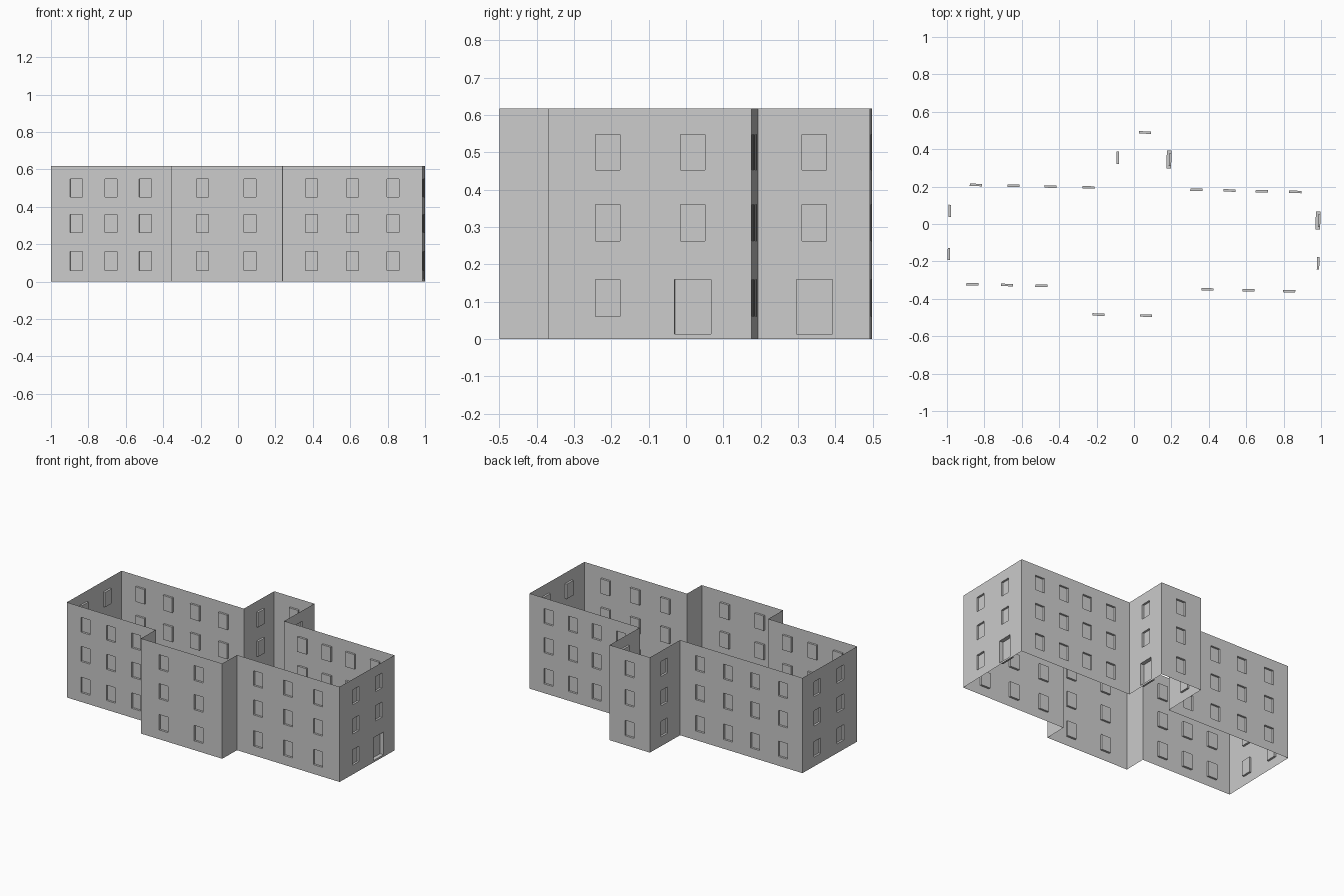
import bpy
import bmesh
from mathutils import Vector

cube = bpy.data.objects.get("Cube")
if cube:
    bpy.data.objects.remove(cube)

HEIGHT = 0.617
SLOPE = 0.0218                      # slight turn of the whole plan
HALF = 0.033                        # half a window's width
STOREYS = [(0.06, 0.16), (0.262, 0.36), (0.452, 0.548)]
DOOR_HALF, DOOR_Z = 0.0485, (0.013, 0.16)
WINDOW_DEPTH, DOOR_DEPTH = 0.013, 0.025

paint = bpy.data.materials.new("plain grey")
paint.use_nodes = True
grey = (0.6, 0.6, 0.6, 1)
paint.diffuse_color = grey
paint.node_tree.nodes["Principled BSDF"].inputs["Base Color"].default_value = grey


def add_object(name, bm):
    bmesh.ops.remove_doubles(bm, verts=bm.verts, dist=0.0001)
    mesh = bpy.data.meshes.new(name)
    bm.to_mesh(mesh)
    bm.free()
    mesh.materials.append(paint)
    obj = bpy.data.objects.new(name, mesh)
    bpy.context.collection.objects.link(obj)


def quad(bm, points):
    bm.faces.new([bm.verts.new(p) for p in points])


def build_wall(name, start, end, axis, centres, door=None):
    """Thin wall with recessed openings; centres are measured along the axis."""
    a, b = Vector((*start, 0)), Vector((*end, 0))
    along = (b - a).normalized()
    inward = Vector((-along.y, along.x, 0))
    length = (b - a).length

    def at(s, z, depth=0):
        return a + along * s + inward * depth + Vector((0, 0, z))

    # openings as (left, right, bottom, top, depth)
    openings = []
    for c in centres:
        s = (c - a[axis]) / along[axis]
        for floor, (low, high) in enumerate(STOREYS):
            if c == door and floor == 0:
                openings.append((s - DOOR_HALF, s + DOOR_HALF, *DOOR_Z, DOOR_DEPTH))
            else:
                openings.append((s - HALF, s + HALF, low, high, WINDOW_DEPTH))

    # wall sheet, leaving the openings free
    sheet = bmesh.new()
    ss = sorted({0, length, *(v for o in openings for v in o[:2])})
    zs = sorted({0, HEIGHT, *(v for o in openings for v in o[2:4])})
    for s0, s1 in zip(ss, ss[1:]):
        for z0, z1 in zip(zs, zs[1:]):
            s, z = (s0 + s1) / 2, (z0 + z1) / 2
            if not any(o[0] < s < o[1] and o[2] < z < o[3] for o in openings):
                quad(sheet, [at(s0, z0), at(s1, z0), at(s1, z1), at(s0, z1)])
    add_object(name, sheet)

    # recessed panes with their reveals
    panes = bmesh.new()
    for s0, s1, z0, z1, depth in openings:
        rim = [(s0, z0), (s1, z0), (s1, z1), (s0, z1)]
        quad(panes, [at(s, z, depth) for s, z in rim])
        for p, q in zip(rim, rim[1:] + rim[:1]):
            quad(panes, [at(*p), at(*q), at(*q, depth), at(*p, depth)])
    if openings:
        add_object(name + "_openings", panes)
    else:
        panes.free()


def corner(x, y, ref_x):
    """Point on a long wall line passing through (ref_x, y)."""
    return (x, y - SLOPE * (x - ref_x))


# plan corners
front_left = corner(-1.0, -0.369, 0.987)
front_right = (0.987, -0.369)
back_right = (1.0, 0.175)
back_left = corner(-0.988, 0.175, 1.0)
bay_left_in = corner(-0.352, -0.369, 0.987)
bay_left_out = corner(-0.355, -0.5, 0.237)
bay_right_out = (0.237, -0.5)
bay_right_in = corner(0.24, -0.369, 0.987)
stair_right_in = corner(0.196, 0.175, 1.0)
stair_right_out = (0.203, 0.4925)
stair_left_out = corner(-0.09, 0.4925, 0.203)
stair_left_in = corner(-0.097, 0.175, 1.0)

# walls, counter-clockwise round the plan
build_wall("front_wall_right_wing", front_left, bay_left_in, 0, [-0.864, -0.679, -0.495])
build_wall("front_bay_right_side", bay_left_in, bay_left_out, 1, [])
build_wall("front_bay_wall", bay_left_out, bay_right_out, 0, [-0.19, 0.064])
build_wall("front_bay_left_side", bay_right_out, bay_right_in, 1, [])
build_wall("front_wall_left_wing", bay_right_in, front_right, 0, [0.393, 0.612, 0.829])
build_wall("left_end_wall", front_right, back_right, 1, [-0.21, 0.018], door=0.018)
build_wall("back_wall_left_wing", back_right, stair_right_in, 0, [0.863, 0.684, 0.511, 0.334])
build_wall("stair_block_left_side", stair_right_in, stair_right_out, 1, [0.344], door=0.344)
build_wall("stair_block_back", stair_right_out, stair_left_out, 0, [0.059])
build_wall("stair_block_right_side", stair_left_out, stair_left_in, 1, [0.355])
build_wall("back_wall_right_wing", stair_left_in, back_left, 0, [-0.243, -0.446, -0.644, -0.845])
build_wall("right_end_wall", back_left, front_left, 1, [0.07, -0.16])
